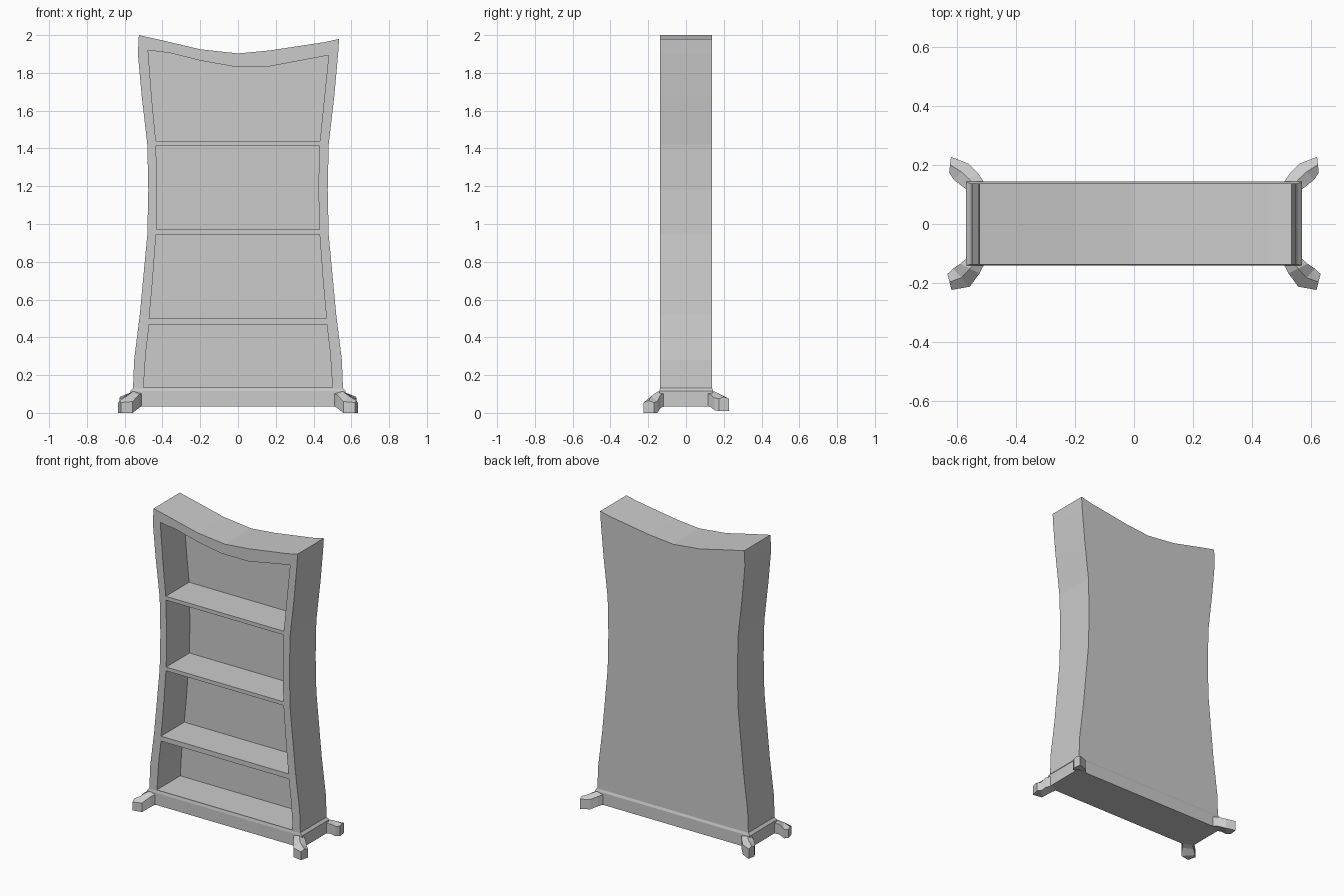
import bpy, bmesh

if "Cube" in bpy.data.objects:
    bpy.data.objects.remove(bpy.data.objects["Cube"])


def add_mesh(name, bm):
    bmesh.ops.recalc_face_normals(bm, faces=bm.faces)
    mesh = bpy.data.meshes.new(name)
    bm.to_mesh(mesh)
    bm.free()
    obj = bpy.data.objects.new(name, mesh)
    bpy.context.collection.objects.link(obj)
    return obj


def loft(bm, rings):
    """Skin closed rings of equal length and cap both ends."""
    rings = [[bm.verts.new(p) for p in ring] for ring in rings]
    for a, b in zip(rings, rings[1:]):
        for i in range(len(a)):
            j = (i + 1) % len(a)
            bm.faces.new((a[i], a[j], b[j], b[i]))
    bm.faces.new(rings[0])
    bm.faces.new(rings[-1])


def prism(bm, outline, y0, y1):
    loft(bm, [[(x, y, z) for x, z in outline] for y in (y0, y1)])


# Waisted case with a sagging, slightly lopsided top
side = [(0.557, 0.10), (0.55, 0.28), (0.52, 0.52), (0.48, 0.945),
        (0.475, 1.18), (0.48, 1.42), (0.51, 1.68), (0.53, 1.90)]
top = [(0.535, 1.98), (0.46, 1.963), (0.17, 1.919), (0, 1.903),
       (-0.2, 1.925), (-0.4, 1.972), (-0.525, 2.0)]
bm = bmesh.new()
prism(bm, side + top + [(-x, z) for x, z in reversed(side)], -0.138, 0.138)
case = add_mesh("bookcase_body", bm)

# Four shelf compartments, open at the front
openings = [
    [(-0.50, 0.135), (0.50, 0.135), (0.488, 0.32), (0.47, 0.467),
     (-0.47, 0.467), (-0.488, 0.32)],
    [(-0.47, 0.50), (0.468, 0.50), (0.45, 0.70), (0.432, 0.945),
     (-0.434, 0.945), (-0.452, 0.70)],
    [(-0.432, 0.97), (0.431, 0.97), (0.426, 1.18), (0.43, 1.415),
     (-0.434, 1.415), (-0.429, 1.18)],
    [(-0.435, 1.44), (0.434, 1.44), (0.456, 1.66), (0.48, 1.893),
     (0.17, 1.835), (-0.03, 1.835), (-0.2, 1.865), (-0.36, 1.905),
     (-0.476, 1.92), (-0.456, 1.66)],
]
bm = bmesh.new()
for outline in openings:
    prism(bm, outline, -0.3, 0.107)
cutter = add_mesh("opening_cutter", bm)
cutter.hide_render = True
mod = case.modifiers.new("openings", 'BOOLEAN')
mod.operation = 'DIFFERENCE'
mod.solver = 'EXACT'
mod.object = cutter
bpy.context.view_layer.objects.active = case
bpy.ops.object.modifier_apply(modifier=mod.name)
bpy.data.objects.remove(cutter)


# Plinth with a chamfered upper edge
def rect(x, y0, y1, z):
    return [(-x, y0, z), (x, y0, z), (x, y1, z), (-x, y1, z)]


bm = bmesh.new()
loft(bm, [rect(0.57, -0.141, 0.144, 0.035), rect(0.57, -0.141, 0.144, 0.115),
          rect(0.555, -0.137, 0.137, 0.133)])
add_mesh("plinth", bm)


# Splayed claw feet: each station is inner point, outer point, bottom z, edge z, ridge z
def foot(name, sx, stations):
    bm = bmesh.new()
    rings = []
    for (ax, ay), (bx, by), z0, z1, z2 in stations:
        mx, my = (ax + bx) / 2, (ay + by) / 2
        ring = [(ax, ay, z0), (bx, by, z0), (bx, by, z1), (mx, my, z2), (ax, ay, z1)]
        rings.append([(sx * x, y, z) for x, y, z in ring])
    loft(bm, rings)
    add_mesh(name, bm)


front = [((0.505, -0.13), (0.56, -0.11), 0.037, 0.105, 0.115),
         ((0.525, -0.168), (0.59, -0.135), 0.026, 0.095, 0.112),
         ((0.558, -0.213), (0.615, -0.152), 0.0, 0.06, 0.09),
         ((0.62, -0.224), (0.634, -0.17), 0.0, 0.055, 0.065)]
back = [((0.505, 0.135), (0.56, 0.11), 0.037, 0.105, 0.115),
        ((0.53, 0.172), (0.59, 0.133), 0.03, 0.095, 0.112),
        ((0.562, 0.205), (0.612, 0.15), 0.014, 0.08, 0.1),
        ((0.622, 0.228), (0.628, 0.175), 0.01, 0.075, 0.085)]
for label, sx in (("left", -1), ("right", 1)):
    foot("front_foot_" + label, sx, front)
    foot("back_foot_" + label, sx, back)
